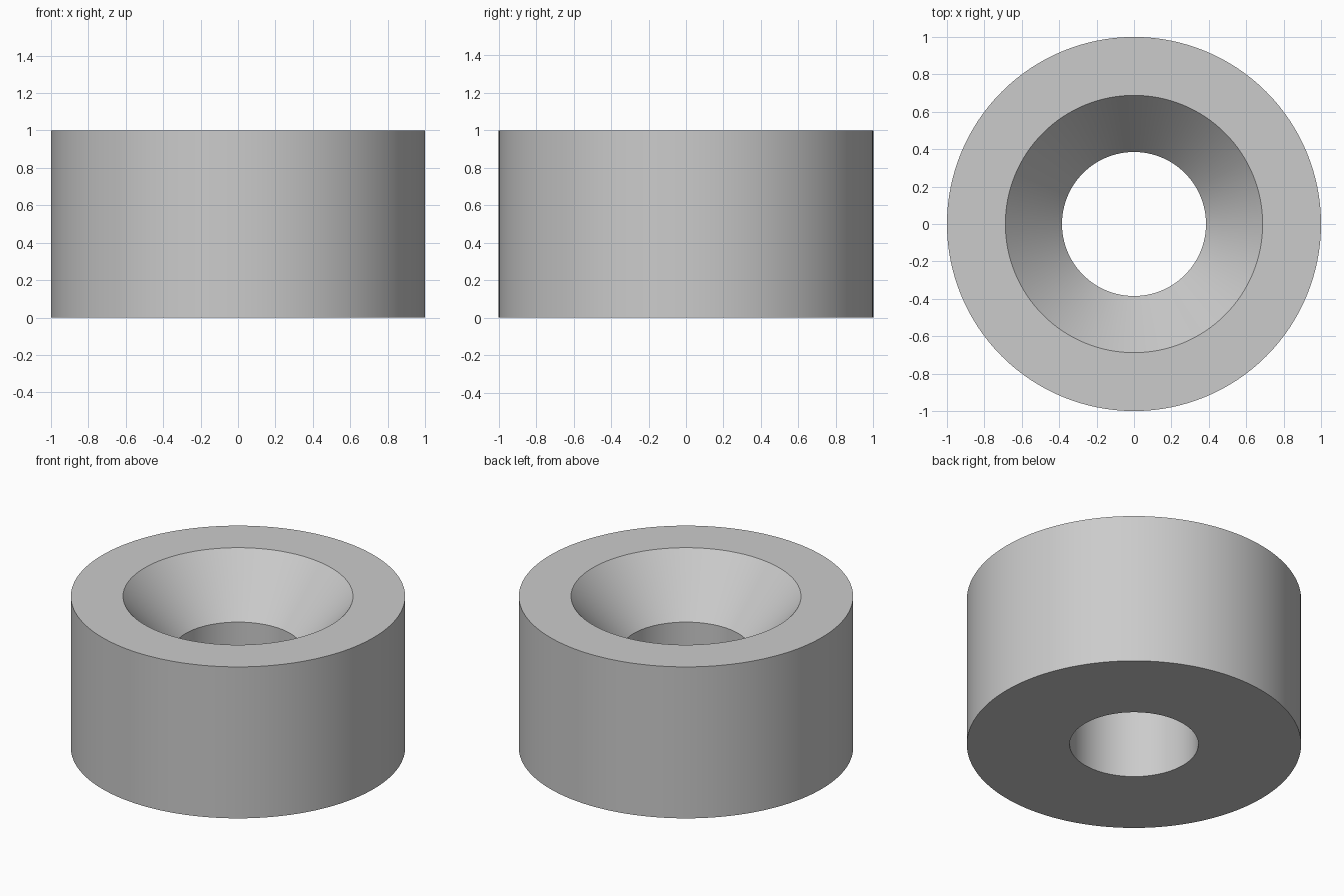
import bpy, bmesh, math

cube = bpy.data.objects.get("Cube")
if cube:
    bpy.data.objects.remove(cube, do_unlink=True)

SEGMENTS = 128
OUTER, SINK, BORE = 1.0, 0.688, 0.385
HEIGHT, SINK_DEPTH = 1.0, 0.35

# Plain grey material
grey = bpy.data.materials.new("plain grey")
grey.use_nodes = True
colour = (0.6, 0.6, 0.6, 1)
grey.diffuse_color = colour
grey.node_tree.nodes["Principled BSDF"].inputs["Base Color"].default_value = colour

# Closed cross-section of the ring, as (radius, height)
profile = [(BORE, 0), (OUTER, 0), (OUTER, HEIGHT),
           (SINK, HEIGHT), (BORE, HEIGHT - SINK_DEPTH)]

# Spin the section around z into a countersunk spacer
bm = bmesh.new()
verts = [bm.verts.new((r, 0, z)) for r, z in profile]
edges = [bm.edges.new((v, verts[(i + 1) % len(verts)])) for i, v in enumerate(verts)]
bmesh.ops.spin(bm, geom=verts + edges, cent=(0, 0, 0), axis=(0, 0, 1),
               angle=math.tau, steps=SEGMENTS, use_merge=True)
bmesh.ops.remove_doubles(bm, verts=bm.verts, dist=0.0001)
bmesh.ops.recalc_face_normals(bm, faces=bm.faces)

mesh = bpy.data.meshes.new("countersunk_spacer")
bm.to_mesh(mesh)
bm.free()
mesh.materials.append(grey)
spacer = bpy.data.objects.new("countersunk_spacer", mesh)
bpy.context.collection.objects.link(spacer)

# Smooth walls with crisp rims
bpy.ops.object.select_all(action="DESELECT")
spacer.select_set(True)
bpy.context.view_layer.objects.active = spacer
bpy.ops.object.shade_smooth_by_angle(angle=math.radians(30))
